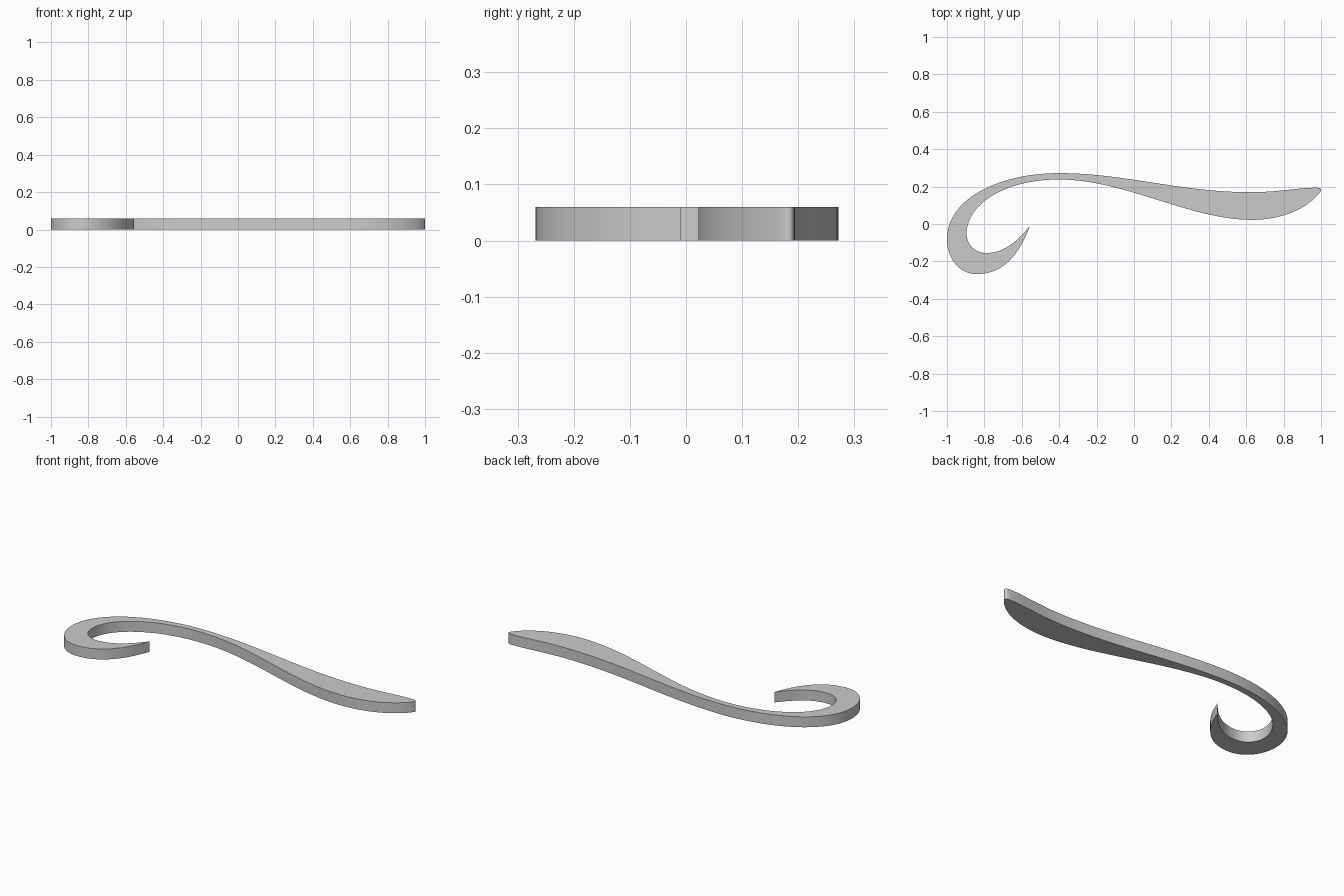
import bpy
import bmesh
from mathutils import Vector
from mathutils.geometry import interpolate_bezier

THICKNESS = 0.06
STEPS = 20

cube = bpy.data.objects.get("Cube")
if cube:
    bpy.data.objects.remove(cube, do_unlink=True)

grey = bpy.data.materials.new("light grey")
grey.use_nodes = True
grey.diffuse_color = (0.6, 0.6, 0.6, 1)
grey.node_tree.nodes["Principled BSDF"].inputs["Base Color"].default_value = (0.6, 0.6, 0.6, 1)

# Closed outline: each row is an anchor, its outgoing handle and the next anchor's incoming handle
outline = [
    # outer edge, from the broad tip to the hook tip
    ((0.97, 0.194), (0.87, 0.194), (0.78, 0.17), (0.62, 0.17)),
    ((0.62, 0.17), (0.25, 0.17), (-0.05, 0.272), (-0.4, 0.272)),
    ((-0.4, 0.272), (-0.73, 0.272), (-1, 0.13), (-1, -0.08)),
    ((-1, -0.08), (-1, -0.19), (-0.93, -0.268), (-0.84, -0.268)),
    ((-0.84, -0.268), (-0.68, -0.268), (-0.6, -0.13), (-0.557, -0.01)),
    # inner edge, back to the broad tip
    ((-0.557, -0.01), (-0.63, -0.1), (-0.7, -0.155), (-0.79, -0.155)),
    ((-0.79, -0.155), (-0.85, -0.155), (-0.895, -0.11), (-0.895, -0.05)),
    ((-0.895, -0.05), (-0.895, 0.1), (-0.7, 0.238), (-0.4, 0.238)),
    ((-0.4, 0.238), (-0.05, 0.238), (0.3, 0.022), (0.63, 0.022)),
    ((0.63, 0.022), (0.8, 0.022), (0.94, 0.09), (0.998, 0.175)),
    # small rounded end
    ((0.998, 0.175), (1.003, 0.187), (1.0, 0.194), (0.97, 0.194)),
]

points = []
for start, out_handle, in_handle, end in outline:
    p = [Vector((x, y, 0)) for x, y in (start, out_handle, in_handle, end)]
    points += interpolate_bezier(*p, STEPS + 1)[:-1]

# Flat curl, raised to its thickness
bm = bmesh.new()
base = bm.faces.new([bm.verts.new(p) for p in points])
raised = bmesh.ops.extrude_face_region(bm, geom=[base], use_keep_orig=True)
top = [v for v in raised["geom"] if isinstance(v, bmesh.types.BMVert)]
bmesh.ops.translate(bm, verts=top, vec=(0, 0, THICKNESS))
bmesh.ops.recalc_face_normals(bm, faces=bm.faces)

mesh = bpy.data.meshes.new("curled_handle")
bm.to_mesh(mesh)
bm.free()
mesh.materials.append(grey)
handle = bpy.data.objects.new("curled_handle", mesh)
bpy.context.collection.objects.link(handle)

bpy.ops.object.select_all(action="DESELECT")
handle.select_set(True)
bpy.context.view_layer.objects.active = handle
bpy.ops.object.shade_smooth_by_angle()
